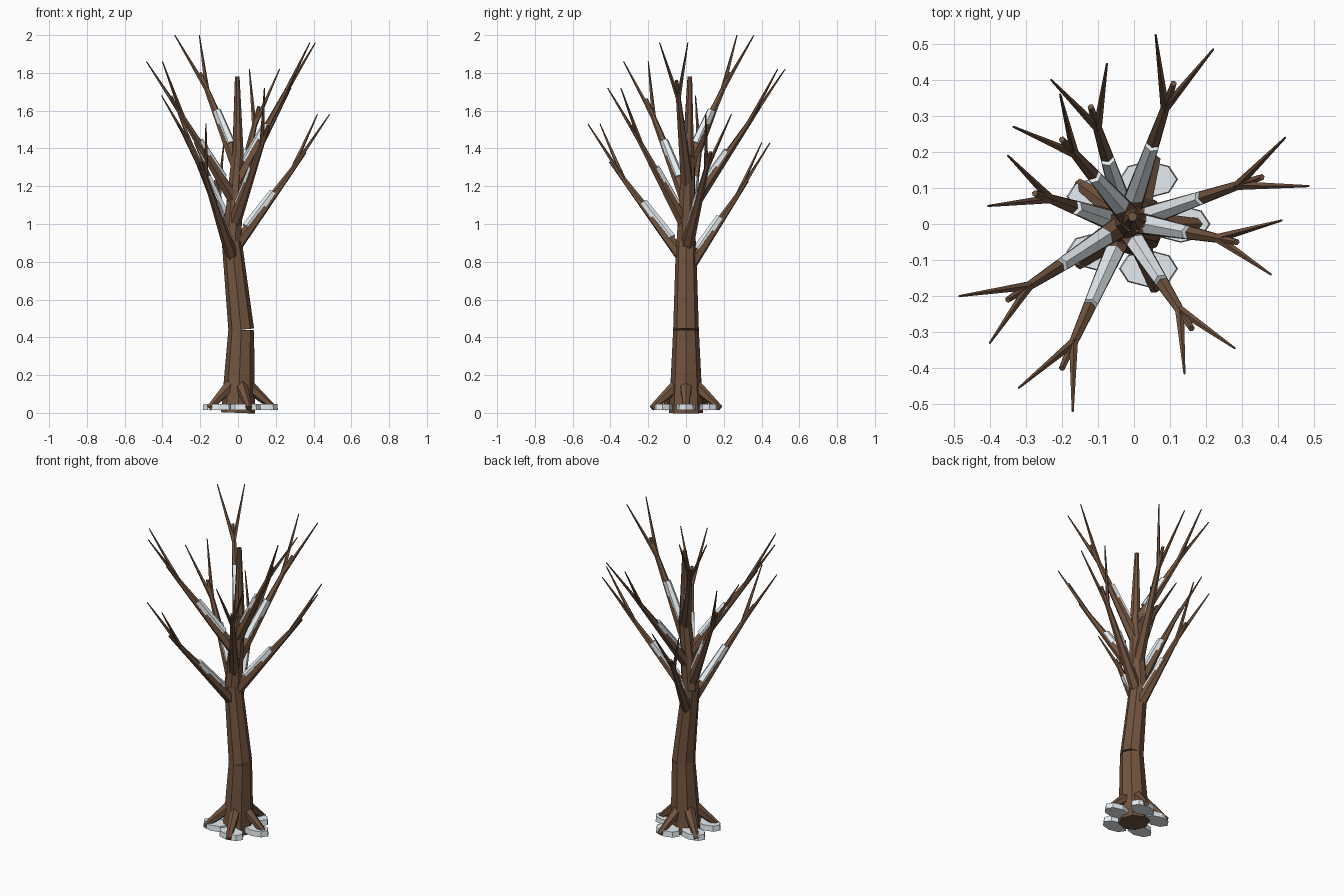
import bpy, bmesh
from math import cos, sin, radians
from mathutils import Vector, Matrix

if "Cube" in bpy.data.objects:
    bpy.data.objects.remove(bpy.data.objects["Cube"])


def make_material(name, rgb):
    m = bpy.data.materials.new(name)
    m.diffuse_color = (*rgb, 1)
    m.use_nodes = True
    m.node_tree.nodes["Principled BSDF"].inputs["Base Color"].default_value = m.diffuse_color
    return m


BARK = make_material("bark", (0.17, 0.09, 0.05))
SNOW = make_material("snow", (0.78, 0.84, 0.87))


def finish(bm, name, mat):
    me = bpy.data.meshes.new(name)
    bm.to_mesh(me)
    bm.free()
    me.materials.append(mat)
    ob = bpy.data.objects.new(name, me)
    bpy.context.collection.objects.link(ob)
    return ob


def taper(name, a, b, r1, r2, sides, mat):
    """Flat-sided tapered rod from a to b."""
    a, b = Vector(a), Vector(b)
    d = b - a
    mtx = Matrix.Translation((a + b) / 2) @ d.to_track_quat('Z', 'Y').to_matrix().to_4x4()
    bm = bmesh.new()
    bmesh.ops.create_cone(bm, cap_ends=True, segments=sides, radius1=r1,
                          radius2=r2, depth=d.length, matrix=mtx)
    return finish(bm, name, mat)


# Trunk: four leaning segments
axis = [Vector(p) for p in ((0, 0, 0), (0.017, 0, 0.44), (-0.033, 0, 0.91),
                            (0, 0.012, 1.36), (-0.004, 0.02, 1.78))]
radii = [(0.09, 0.068), (0.068, 0.053), (0.053, 0.036), (0.032, 0.013)]
for i, (r1, r2) in enumerate(radii):
    taper(f"trunk_{i + 1}", axis[i], axis[i + 1], r1, r2, 8, BARK)


def trunk_point(z):
    for a, b in zip(axis, axis[1:]):
        if z <= b.z:
            return a.lerp(b, (z - a.z) / (b.z - a.z))


# Roots and the snow patches between and over them
for k in range(5):
    c, s = cos(radians(72 * k)), sin(radians(72 * k))
    taper(f"root_{k + 1}", (0.045 * c, 0.045 * s, 0.15), (0.19 * c, 0.19 * s, 0.025),
          0.036, 0.016, 6, BARK)
    bm = bmesh.new()
    bmesh.ops.create_cone(bm, cap_ends=True, segments=8, radius1=1, radius2=0.95, depth=1,
                          matrix=Matrix.Translation((0.13 * c, 0.13 * s, 0.031))
                          @ Matrix.Diagonal((0.082, 0.052, 0.034, 1)))
    finish(bm, f"ground_snow_{k + 1}", SNOW)

# Branches: base height, limb end (x, y), twig tips (x, y) and tip height
branches = [
    (0.75, (-0.12, 0.325), (-0.075, 0.445), (-0.23, 0.40), 1.43),
    (0.80, (-0.20, -0.40), (-0.32, -0.455), (-0.17, -0.52), 1.53),
    (0.86, (0.355, 0.13), (0.42, 0.24), (0.485, 0.105), 1.58),
    (0.92, (-0.275, 0.085), (-0.35, 0.19), (-0.405, 0.05), 1.68),
    (0.98, (0.16, -0.29), (0.14, -0.415), (0.28, -0.345), 1.72),
    (1.05, (0.11, 0.39), (0.06, 0.525), (0.22, 0.485), 1.82),
    (1.12, (-0.35, -0.21), (-0.485, -0.20), (-0.40, -0.33), 1.86),
    (1.20, (0.285, -0.05), (0.41, 0.01), (0.38, -0.14), 1.96),
    (1.31, (-0.20, 0.235), (-0.205, 0.36), (-0.335, 0.27), 2.0),
]
for n, (z0, end, tip_a, tip_b, zt) in enumerate(branches, 1):
    a, b = trunk_point(z0), Vector((*end, zt - 0.20))
    taper(f"branch_{n}", a, b, 0.036, 0.009, 6, BARK)
    for side, tip in zip("ab", (tip_a, tip_b)):
        taper(f"twig_{n}{side}", a.lerp(b, 0.82), (*tip, zt), 0.013, 0.003, 5, BARK)
    # Snow resting on the upper side of the limb
    d = (b - a).normalized()
    up = (Vector((0, 0, 1)) - d * d.z).normalized() * 0.012
    taper(f"branch_snow_{n}", a.lerp(b, 0.22) + up, a.lerp(b, 0.58) + up,
          0.029, 0.021, 6, SNOW)
